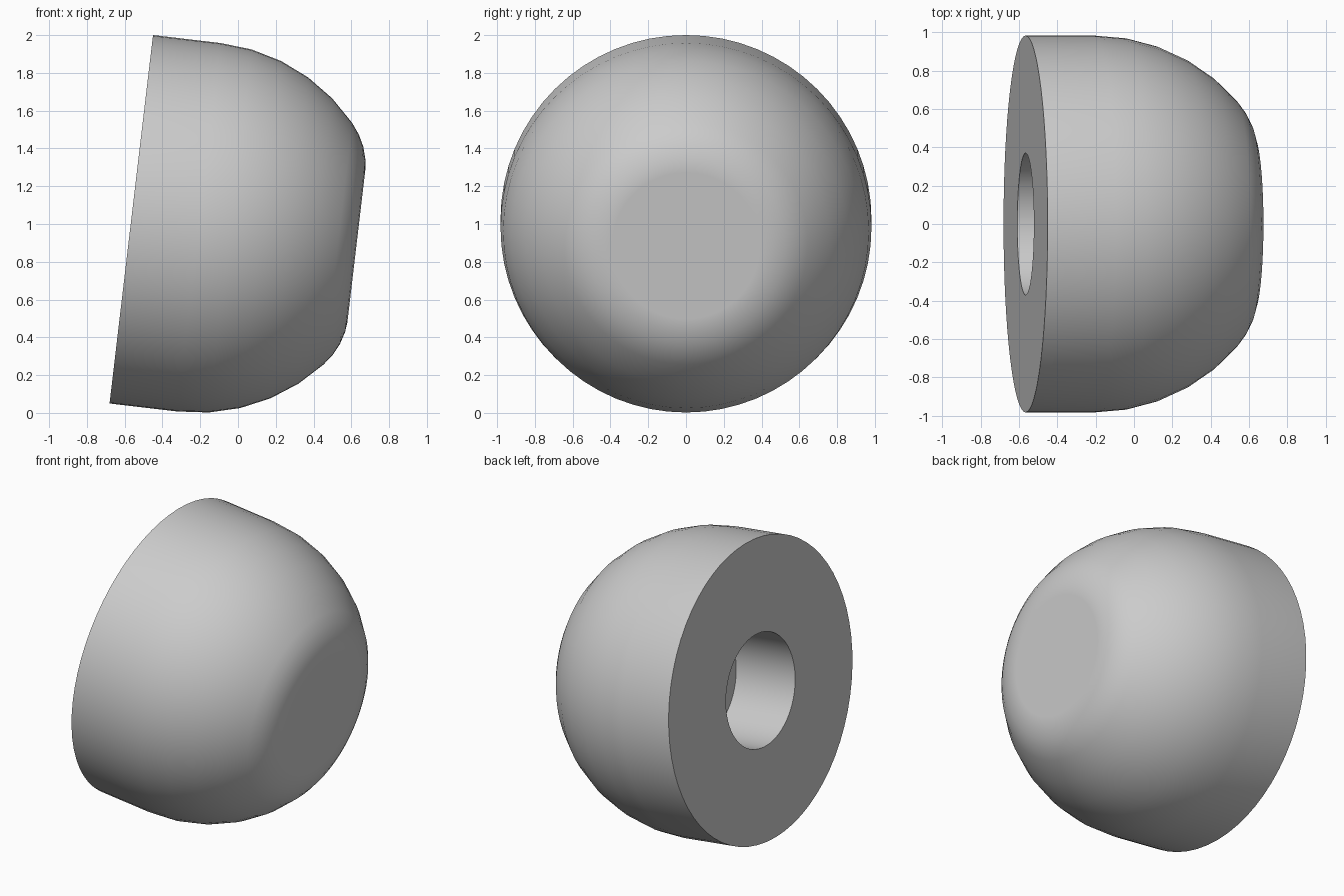
import bpy
import bmesh
import math
from mathutils import Matrix, Vector

cube = bpy.data.objects.get("Cube")
if cube:
    bpy.data.objects.remove(cube, do_unlink=True)

SEGMENTS = 64
RADIUS = 0.982        # dome and rim
BORE_RADIUS = 0.37
BORE_DEPTH = 0.45
DOME_START = 0.36     # where the straight wall turns into the dome
NOSE = 1.2            # flat nose distance from the rim
TILT = math.radians(96.73)

# Profile as (radius, distance along axis): blind bore, rim, straight wall
profile = [(0, BORE_DEPTH), (BORE_RADIUS, BORE_DEPTH), (BORE_RADIUS, 0), (RADIUS, 0)]

# Spherical dome
for i in range(6):
    a = math.radians(49) * i / 5
    profile.append((RADIUS * math.cos(a), DOME_START + RADIUS * math.sin(a)))

# Rounded edge into the flat nose
profile += [(0.585, 1.145), (0.525, 1.175), (0.46, 1.194), (0.41, NOSE), (0.39, NOSE), (0, NOSE)]

# Revolve the profile into one closed body
bm = bmesh.new()
verts = [bm.verts.new((r, 0, t)) for r, t in profile]
edges = [bm.edges.new(pair) for pair in zip(verts, verts[1:])]
bmesh.ops.spin(bm, geom=verts + edges, cent=(0, 0, 0), axis=(0, 0, 1),
               angle=math.tau, steps=SEGMENTS, use_merge=False)
bmesh.ops.remove_doubles(bm, verts=bm.verts, dist=0.0005)
bmesh.ops.recalc_face_normals(bm, faces=bm.faces)

# Lay the axis along x, with the nose dipping slightly
place = Matrix.Translation(Vector((-0.565, 0, 1.025))) @ Matrix.Rotation(TILT, 4, "Y")
bm.transform(place)

mesh = bpy.data.meshes.new("domed_foot")
bm.to_mesh(mesh)
bm.free()
foot = bpy.data.objects.new("domed_foot", mesh)
bpy.context.collection.objects.link(foot)

# Plain grey material
grey = bpy.data.materials.new("light_grey")
grey.use_nodes = True
color = (0.6, 0.6, 0.6, 1)
grey.diffuse_color = color
grey.node_tree.nodes["Principled BSDF"].inputs["Base Color"].default_value = color
mesh.materials.append(grey)

bpy.ops.object.select_all(action="DESELECT")
foot.select_set(True)
bpy.context.view_layer.objects.active = foot
bpy.ops.object.shade_smooth_by_angle(angle=math.radians(35))
